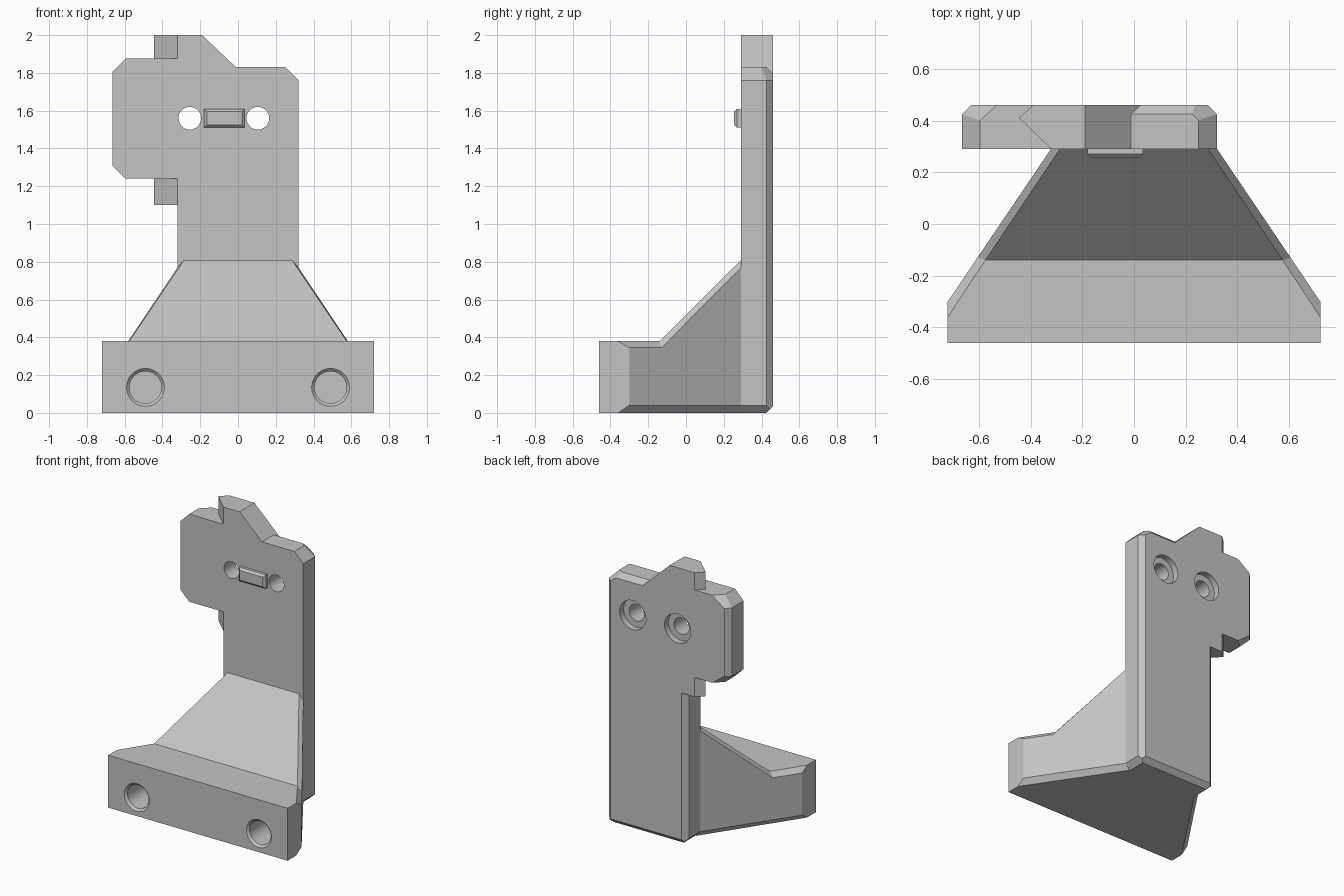
import bpy, bmesh, math
from mathutils import Vector

cube = bpy.data.objects.get("Cube")
if cube:
    bpy.data.objects.remove(cube, do_unlink=True)

grey = bpy.data.materials.new("plain grey")
grey.use_nodes = True
grey.diffuse_color = (0.55, 0.55, 0.55, 1)
grey.node_tree.nodes["Principled BSDF"].inputs["Base Color"].default_value = (0.55, 0.55, 0.55, 1)

FRONT, BACK = 0.29, 0.46      # plate thickness range in y
C = 0.035                     # standard chamfer


def finish(name, bm):
    bmesh.ops.recalc_face_normals(bm, faces=bm.faces[:])
    mesh = bpy.data.meshes.new(name)
    bm.to_mesh(mesh)
    bm.free()
    mesh.materials.append(grey)
    obj = bpy.data.objects.new(name, mesh)
    bpy.context.collection.objects.link(obj)
    return obj


def prism(low, high):
    """Solid between two matching rings of points."""
    bm = bmesh.new()
    a = [bm.verts.new(p) for p in low]
    b = [bm.verts.new(p) for p in high]
    bm.faces.new(a)
    bm.faces.new(b)
    for i in range(len(a)):
        j = (i + 1) % len(a)
        bm.faces.new((a[i], a[j], b[j], b[i]))
    return bm


def slab(outline):
    return prism([(x, FRONT, z) for x, z in outline], [(x, BACK, z) for x, z in outline])


def cut(bm, p, q, r, inside):
    """Slice a convex solid along a plane and keep the inside."""
    p, q, r = Vector(p), Vector(q), Vector(r)
    n = (q - p).cross(r - p).normalized()
    if n.dot(Vector(inside) - p) > 0:
        n = -n
    res = bmesh.ops.bisect_plane(bm, geom=bm.verts[:] + bm.edges[:] + bm.faces[:],
                                 plane_co=p, plane_no=n, clear_outer=True)
    edges = [e for e in res["geom_cut"] if isinstance(e, bmesh.types.BMEdge)]
    bmesh.ops.edgeloop_fill(bm, edges=edges)


def boolean(target, other, operation):
    bpy.context.view_layer.objects.active = target
    mod = target.modifiers.new(operation, "BOOLEAN")
    mod.operation, mod.solver, mod.object = operation, "EXACT", other
    bpy.ops.object.modifier_apply(modifier=mod.name)
    bpy.data.objects.remove(other, do_unlink=True)


def bore(target, x, z, profile, sides=48):
    """Cut a stepped round hole along y from (y, radius) pairs."""
    bm = bmesh.new()
    rings = []
    for y, r in profile:
        angles = [math.tau * i / sides for i in range(sides)]
        rings.append([bm.verts.new((x + r * math.cos(t), y, z + r * math.sin(t))) for t in angles])
    for a, b in zip(rings, rings[1:]):
        for i in range(sides):
            j = (i + 1) % sides
            bm.faces.new((a[i], a[j], b[j], b[i]))
    bm.faces.new(rings[0])
    bm.faces.new(rings[-1])
    cutter = finish("bore_cutter", bm)
    cutter.hide_render = True
    boolean(target, cutter, "DIFFERENCE")


# Upright column with chamfered back and bottom edges
W, TOP = 0.32, 1.83
mid = (0, 0.37, 1)
bm = slab([(-W, 0), (W, 0), (W, 1.76), (0.25, TOP), (-W, TOP)])
for s in (-1, 1):
    cut(bm, (s * W, BACK - C, 0), (s * W, BACK - C, 1), (s * (W - C), BACK, 0), mid)
    cut(bm, (s * W, 0, 0.04), (s * W, 1, 0.04), (s * (W - 0.04), 0, 0), mid)
for z, d in ((0, C), (TOP, -C)):
    cut(bm, (0, BACK - C, z), (1, BACK - C, z), (0, BACK, z + d), mid)
cut(bm, (0.25, 0.40, TOP), (0.22, 0.43, TOP), (W, BACK - C, 1.76), mid)
plate = finish("back_plate", bm)

# Sloped crown on top of the column
crown = finish("crown", slab([(-W, 1.1), (0.1, 1.1), (0.1, 1.725), (-0.19, 2), (-W, 2)]))
boolean(plate, crown, "UNION")

# Pointed side rib, showing above and below the side block
rib = [(-W, FRONT), (-0.445, 0.41), (-0.39, BACK), (-0.25, BACK), (-0.25, FRONT)]
boolean(plate, finish("side_rib", prism([(x, y, 1.1) for x, y in rib],
                                        [(x, y, 2) for x, y in rib])), "UNION")

# Side block with clipped corners
X, lo, hi = -0.665, 1.24, 1.875
mid = (-0.45, 0.35, 1.55)
bm = slab([(-0.2, lo), (-0.595, lo), (X, 1.31), (X, 1.805), (-0.595, hi), (-0.2, hi)])
cut(bm, (X, BACK - C, 0), (X, BACK - C, 1), (X + C, BACK, 0), mid)
for z, inner in ((lo, 1.31), (hi, 1.805)):
    cut(bm, (-0.595, 0.40, z), (-0.53, BACK, z), (X, BACK - C, inner), mid)
boolean(plate, finish("side_block", bm), "UNION")

# Counterbored screw holes
for x in (-0.255, 0.105):
    bore(plate, x, 1.56, [(0.25, 0.06), (0.415, 0.06), (0.415, 0.105), (0.5, 0.105)])

# Locating key on the front of the plate
def rect(y, inset):
    x0, x1, z0, z1 = -0.18 + inset, 0.035 - inset, 1.51 + inset, 1.61 - inset
    return [(x0, y, z0), (x1, y, z0), (x1, y, z1), (x0, y, z1)]

key = finish("locating_key", prism(rect(0.255, 0.015), rect(0.27, 0)))
boolean(key, finish("key_base", prism(rect(0.27, 0), rect(0.30, 0))), "UNION")

# Tapered foot and gusset: one half, mirrored
half = [(0.72, -0.46, 0), (0.72, -0.46, 0.38), (0.72, -0.36, 0.38), (0.575, -0.14, 0.38),
        (0.285, 0.292, 0.81), (0.285, 0.292, 0), (0.72, -0.36, 0),
        (0.72, -0.30, 0.04), (0.72, -0.30, 0.345), (0.605, -0.13, 0.345),
        (0.32, 0.292, 0.77), (0.32, 0.292, 0.04)]
sides = [(0, 1, 2, 8, 7, 6), (7, 8, 9, 10, 11), (2, 3, 9, 8), (3, 4, 10, 9), (6, 7, 11, 5)]
bm = bmesh.new()
right = [bm.verts.new(p) for p in half]
left = [bm.verts.new((-x, y, z)) for x, y, z in half]
for face in sides:
    for vs in (right, left):
        bm.faces.new([vs[i] for i in face])
for i, j in ((0, 1), (1, 2), (2, 3), (3, 4), (6, 0)):
    bm.faces.new((right[i], right[j], left[j], left[i]))
bm.faces.new((right[5], right[6], left[6], left[5]))
back = (4, 10, 11, 5)
bm.faces.new([right[i] for i in back] + [left[i] for i in reversed(back)])
foot = finish("foot", bm)

# Blind sockets in the front of the foot
for x in (-0.49, 0.49):
    bore(foot, x, 0.135, [(-0.475, 0.115), (-0.445, 0.085), (-0.25, 0.085)])

# Smooth the bores and keep every chamfer crisp
for obj in (plate, key, foot):
    bpy.ops.object.select_all(action="DESELECT")
    obj.select_set(True)
    bpy.context.view_layer.objects.active = obj
    bpy.ops.object.shade_smooth_by_angle(angle=math.radians(10))
